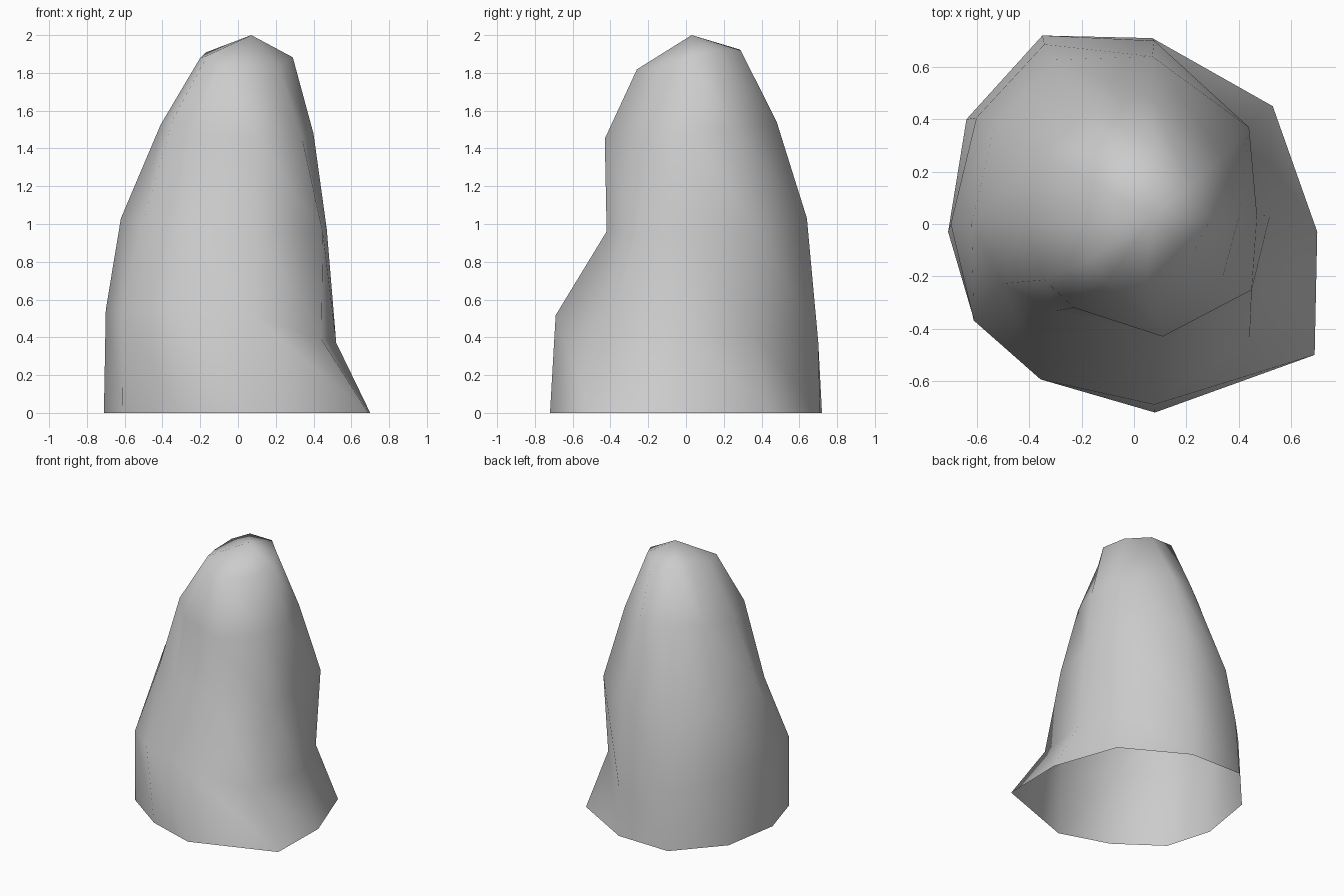
import bpy
import bmesh
from mathutils import Vector

default_cube = bpy.data.objects.get("Cube")
if default_cube:
    bpy.data.objects.remove(default_cube, do_unlink=True)

# One plain stone colour
stone = bpy.data.materials.new("stone grey")
stone.use_nodes = True
colour = (0.6, 0.6, 0.6, 1)
stone.diffuse_color = colour
stone.node_tree.nodes["Principled BSDF"].inputs["Base Color"].default_value = colour

# Ground outline, flared on the front left corner
base_outline = [(.70, -.03), (.69, -.50), (.08, -.72), (-.29, -.60), (-.61, -.37),
                (-.71, -.03), (-.64, .40), (-.35, .72), (.07, .71), (.53, .45)]

# Unit outline shared by all the upper rings
body_outline = [(1, .05), (.85, -.6), (.15, -1), (-.51, -.86), (-.86, -.52),
                (-1, 0), (-.86, .58), (-.49, .98), (.15, 1), (.85, .53)]

# Extents of each ring (right, left, front, back), its height, its tilt in x and y,
# and the bumps and dents that make single corners irregular
rings = [
    ((.70, .52, .69, .70), .46, (-.085, -.07),
     {1: (0, -.02, -.04), 4: (-.01, -.01, -.04), 9: (-.03, -.02, .07)}),
    ((.62, .47, .42, .64), 1.0, (-.03, .035),
     {1: (.05, 0, 0), 2: (.03, 0, 0), 3: (.02, .03, 0), 4: (.03, -.01, 0),
      6: (0, 0, -.08), 7: (0, 0, -.2), 9: (.04, .03, 0)}),
    ((.41, .40, .43, .48), 1.5, (-.025, .045),
     {1: (0, .06, 0), 2: (.05, 0, 0), 3: (-.02, .05, 0), 4: (.01, .01, .06),
      7: (.05, -.04, 0)}),
    ((.20, .29, .26, .29), 1.87, (-.01, .05),
     {0: (0, 0, .02), 1: (-.03, .03, 0), 4: (.01, 0, .04), 8: (.04, 0, 0),
      9: (-.03, 0, .03)}),
]


def ring_points(extents, height, tilt, bumps):
    """Stretch the unit outline separately towards each side, then add the bumps."""
    right, left, front, back = extents
    points = []
    for i, (u, v) in enumerate(body_outline):
        x = u * (left if u > 0 else right)
        y = v * (back if v > 0 else front)
        z = height + tilt[0] * u + tilt[1] * v
        points.append(Vector((x, y, z)) + Vector(bumps.get(i, (0, 0, 0))))
    return points


# Rock shell: bridged rings, closed to a peak and open underneath
bm = bmesh.new()
levels = [[(x, y, 0) for x, y in base_outline]]
levels += [ring_points(*ring) for ring in rings]
loops = [[bm.verts.new(point) for point in level] for level in levels]
peak = bm.verts.new((.07, .03, 2))
count = len(base_outline)

for lower, upper in zip(loops, loops[1:]):
    for i in range(count):
        j = (i + 1) % count
        bm.faces.new((lower[i], lower[j], upper[j], upper[i]))
for i in range(count):
    bm.faces.new((loops[-1][i], loops[-1][(i + 1) % count], peak))

for face in bm.faces:
    face.smooth = True

mesh = bpy.data.meshes.new("rock")
bm.to_mesh(mesh)
bm.free()
mesh.materials.append(stone)
rock = bpy.data.objects.new("rock", mesh)
bpy.context.collection.objects.link(rock)
